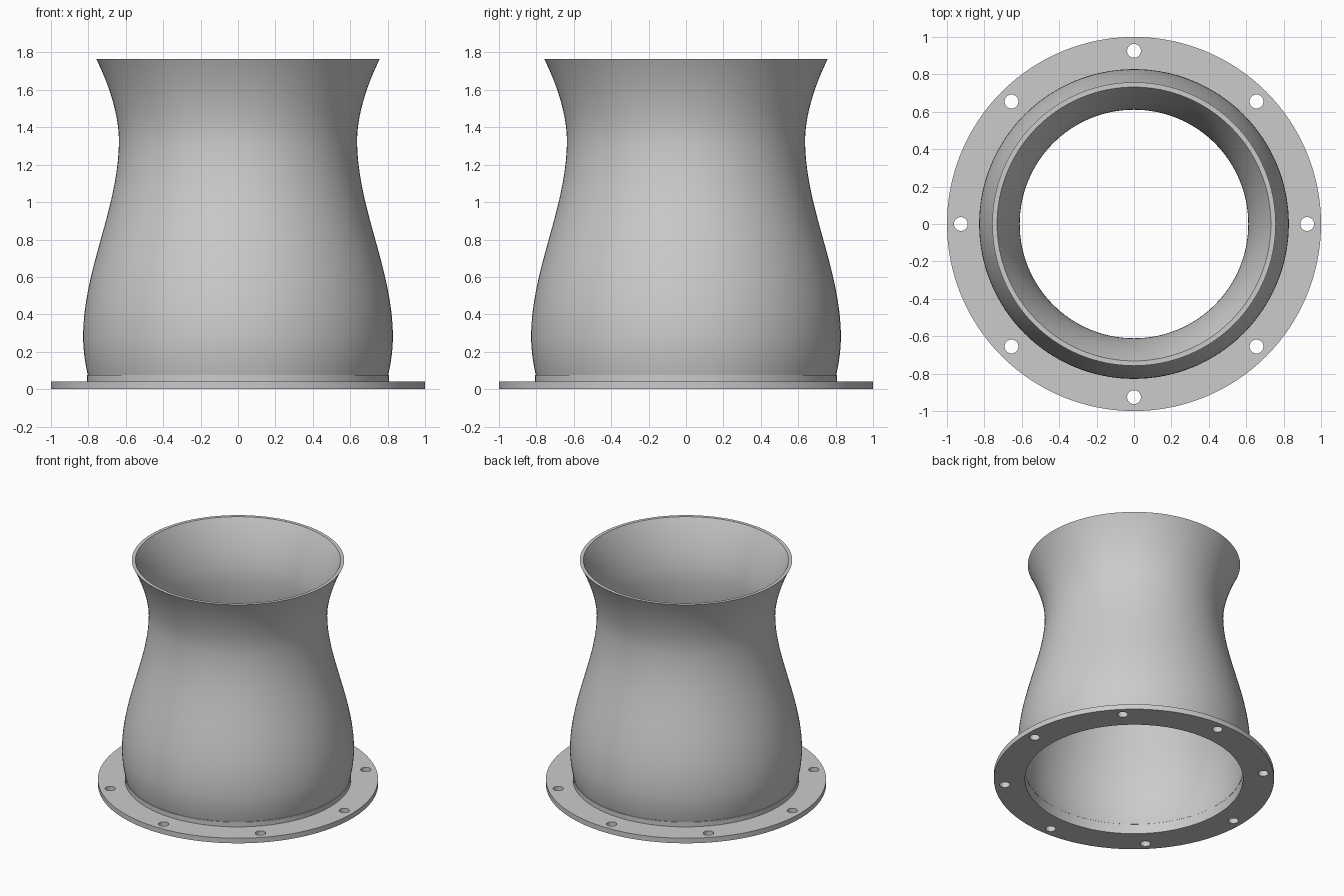
import bpy, bmesh, math
from mathutils import Vector
from mathutils.geometry import interpolate_bezier

default_cube = bpy.data.objects.get("Cube")
if default_cube:
    bpy.data.objects.remove(default_cube, do_unlink=True)

SEGMENTS = 128
WALL = 0.026
FLANGE_HEIGHT = 0.04
COLLAR_TOP = 0.077
BORE = 0.778

grey = bpy.data.materials.new("plain grey")
grey.use_nodes = True
colour = (0.6, 0.6, 0.6, 1)
grey.diffuse_color = colour
grey.node_tree.nodes["Principled BSDF"].inputs["Base Color"].default_value = colour


def finish(obj, angle):
    """Assign the material and smooth the rounded surfaces."""
    obj.data.materials.clear()
    obj.data.materials.append(grey)
    bpy.ops.object.select_all(action="DESELECT")
    obj.select_set(True)
    bpy.context.view_layer.objects.active = obj
    bpy.ops.object.shade_smooth_by_angle(angle=math.radians(angle))


def revolve(name, loop):
    """Spin a closed (radius, height) loop around z."""
    bm = bmesh.new()
    verts = [bm.verts.new((r, 0, z)) for r, z in loop]
    edges = [bm.edges.new((v, verts[i - 1])) for i, v in enumerate(verts)]
    bmesh.ops.spin(bm, geom=verts + edges, cent=(0, 0, 0), axis=(0, 0, 1),
                   angle=math.tau, steps=SEGMENTS, use_merge=True)
    bmesh.ops.remove_doubles(bm, verts=bm.verts, dist=0.0001)
    bmesh.ops.recalc_face_normals(bm, faces=bm.faces)
    mesh = bpy.data.meshes.new(name)
    bm.to_mesh(mesh)
    bm.free()
    obj = bpy.data.objects.new(name, mesh)
    bpy.context.collection.objects.link(obj)
    finish(obj, 30)


def bezier(*points, steps=18):
    return [(p.x, p.y) for p in interpolate_bezier(*map(Vector, points), steps)]


# Flared shell: belly, narrow neck, open lip
outer = bezier((0.803, COLLAR_TOP), (0.818, 0.14), (0.828, 0.21), (0.828, 0.28))
outer += bezier((0.828, 0.28), (0.828, 0.64), (0.637, 0.97), (0.637, 1.33), steps=32)[1:]
outer += bezier((0.637, 1.33), (0.637, 1.48), (0.70, 1.65), (0.758, 1.765))[1:]
inner = [(r - WALL, z) for r, z in reversed(outer)]
revolve("flared_shell", outer + inner)

# Short collar joining shell and flange
revolve("collar", [(BORE, FLANGE_HEIGHT), (0.808, FLANGE_HEIGHT),
                   (0.808, COLLAR_TOP), (BORE, COLLAR_TOP)])

# Flat mounting flange with a ring of eight bolt holes
curve = bpy.data.curves.new("flange", "CURVE")
curve.dimensions = "2D"
curve.fill_mode = "BOTH"
curve.extrude = FLANGE_HEIGHT / 2


def add_circle(cx, cy, radius, count):
    spline = curve.splines.new("POLY")
    spline.points.add(count - 1)
    spline.use_cyclic_u = True
    for i, point in enumerate(spline.points):
        a = math.tau * i / count
        point.co = (cx + radius * math.cos(a), cy + radius * math.sin(a), 0, 1)


add_circle(0, 0, 1, SEGMENTS)
add_circle(0, 0, BORE, SEGMENTS)
for k in range(8):
    a = math.tau * k / 8
    add_circle(0.926 * math.cos(a), 0.926 * math.sin(a), 0.037, 32)

flange = bpy.data.objects.new("flange", curve)
flange.location.z = FLANGE_HEIGHT / 2
bpy.context.collection.objects.link(flange)
bpy.ops.object.select_all(action="DESELECT")
flange.select_set(True)
bpy.context.view_layer.objects.active = flange
bpy.ops.object.convert(target="MESH")
flange = bpy.context.view_layer.objects.active
bm = bmesh.new()
bm.from_mesh(flange.data)
bmesh.ops.remove_doubles(bm, verts=bm.verts, dist=0.0001)
bmesh.ops.recalc_face_normals(bm, faces=bm.faces)
bm.to_mesh(flange.data)
bm.free()
finish(flange, 30)
